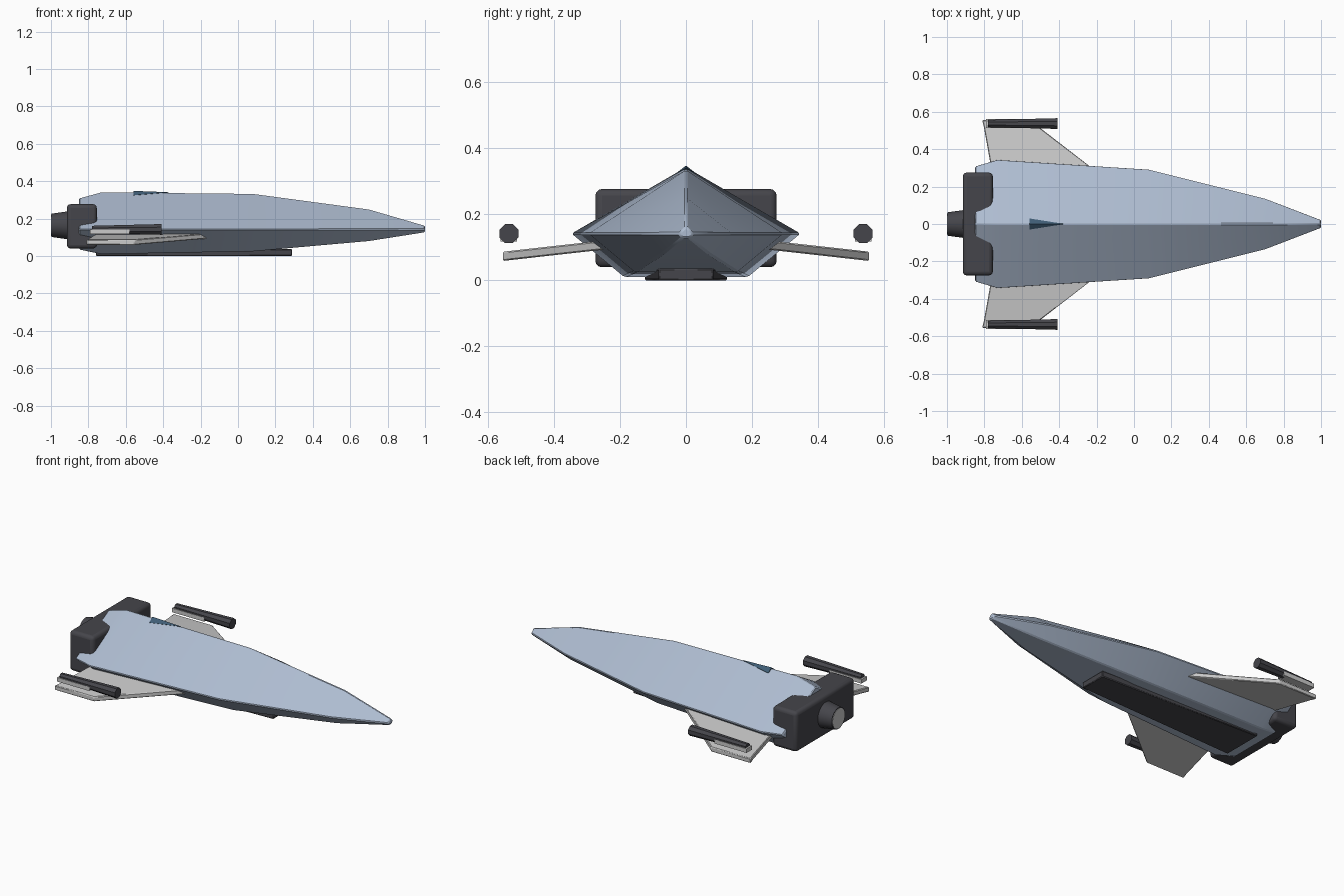
import bpy, bmesh
from math import radians
from mathutils import Matrix, Vector

if "Cube" in bpy.data.objects:
    bpy.data.objects.remove(bpy.data.objects["Cube"])


def material(name, r, g, b):
    m = bpy.data.materials.new(name)
    m.diffuse_color = (r, g, b, 1)
    m.use_nodes = True
    m.node_tree.nodes["Principled BSDF"].inputs["Base Color"].default_value = m.diffuse_color
    return m


BLUE = material("hull_blue", 0.42, 0.50, 0.63)
NAVY = material("canopy_navy", 0.05, 0.11, 0.18)
DARK = material("dark_metal", 0.06, 0.06, 0.07)
LIGHT = material("wing_grey", 0.55, 0.55, 0.56)


def finish(name, bm, mat, bevel=0.0, segments=1, smooth=True):
    bmesh.ops.recalc_face_normals(bm, faces=bm.faces[:])
    me = bpy.data.meshes.new(name)
    bm.to_mesh(me)
    bm.free()
    me.materials.append(mat)
    ob = bpy.data.objects.new(name, me)
    bpy.context.collection.objects.link(ob)
    if bevel:
        mod = ob.modifiers.new("bevel", "BEVEL")
        mod.width, mod.segments = bevel, segments
        mod.limit_method, mod.angle_limit = "ANGLE", radians(30)
    if smooth:
        bpy.ops.object.select_all(action="DESELECT")
        ob.select_set(True)
        bpy.context.view_layer.objects.active = ob
        bpy.ops.object.shade_smooth_by_angle(angle=radians(30))
    return ob


def loft(name, rings, mat, **kw):
    """Skin a list of equal-length closed rings and cap both ends."""
    bm = bmesh.new()
    loops = [[bm.verts.new(p) for p in ring] for ring in rings]
    n = len(loops[0])
    for a, b in zip(loops, loops[1:]):
        for i in range(n):
            j = (i + 1) % n
            bm.faces.new((a[i], a[j], b[j], b[i]))
    bm.faces.new(loops[0])
    bm.faces.new(loops[-1])
    return finish(name, bm, mat, **kw)


def box(name, lo, hi, mat, **kw):
    lo, hi = Vector(lo), Vector(hi)
    bm = bmesh.new()
    bmesh.ops.create_cube(bm, size=1, matrix=Matrix.Translation((lo + hi) / 2)
                          @ Matrix.Diagonal((*(hi - lo), 1)))
    return finish(name, bm, mat, **kw)


def tube(name, x0, x1, r0, r1, y, z, sides, mat, **kw):
    bm = bmesh.new()
    place = Matrix.Translation(((x0 + x1) / 2, y, z)) @ Matrix.Rotation(radians(90), 4, "Y") \
        @ Matrix.Rotation(radians(180 / sides), 4, "Z")
    bmesh.ops.create_cone(bm, cap_ends=True, segments=sides, radius1=r0, radius2=r1,
                          depth=x1 - x0, matrix=place)
    return finish(name, bm, mat, **kw)


# Hull: five-sided section (ridge, side chines, flat belly) along x
stations = [  # x, ridge z, half width, belly half width, belly z
    (-0.85, 0.31, 0.312, 0.165, 0.035),
    (-0.73, 0.343, 0.347, 0.187, 0.010),
    (0.08, 0.335, 0.295, 0.155, 0.025),
    (0.70, 0.252, 0.140, 0.070, 0.080),
    (1.00, 0.165, 0.024, 0.012, 0.127),
]
loft("hull", [[(x, 0, t), (x, w, 0.142), (x, b, z), (x, -b, z), (x, -w, 0.142)]
              for x, t, w, b, z in stations], BLUE, bevel=0.006)

# Sliver of canopy on the ridge
bm = bmesh.new()
bmesh.ops.convex_hull(bm, input=[bm.verts.new(p) for p in (
    (-0.56, 0, 0.348), (-0.56, 0.03, 0.325), (-0.56, -0.03, 0.325),
    (-0.37, 0, 0.341), (-0.46, 0, 0.30))])
finish("canopy_ridge", bm, NAVY, smooth=False)

# Belly plate, narrower at the front
loft("belly_plate", [[(x, -w, 0), (x, w, 0), (x, w, 0.036), (x, -w, 0.036)]
                     for x, w in ((-0.76, 0.125), (0.29, 0.083))], DARK, bevel=0.004)

# Engine block and nozzle
box("engine_block", (-0.915, -0.275, 0.04), (-0.755, 0.275, 0.277), DARK, bevel=0.02, segments=3)
tube("engine_nozzle", -0.998, -0.90, 0.063, 0.077, 0, 0.164, 20, DARK)
tube("engine_glow", -1.0, -0.99, 0.058, 0.058, 0, 0.164, 20, LIGHT)

# Wings, tip guns and gun mounts on both sides
for side, s in (("left", 1), ("right", -1)):
    rings = []
    for y, front, rear, z in ((0.18, -0.07, -0.742, 0.115), (0.52, -0.51, -0.803, 0.077),
                              (0.555, -0.555, -0.812, 0.073)):
        rings.append([(front, s * y, z - 0.014), (rear, s * y, z - 0.014),
                      (rear, s * y, z + 0.014), (front, s * y, z + 0.014)])
    loft(side + "_wing", rings, LIGHT, bevel=0.004)
    tube(side + "_gun", -0.78, -0.41, 0.021, 0.031, s * 0.537, 0.142, 8, DARK, smooth=False)
    box(side + "_gun_mount", (-0.79, s * 0.537 - 0.025, 0.118), (-0.58, s * 0.537 + 0.025, 0.142),
        LIGHT, smooth=False)
